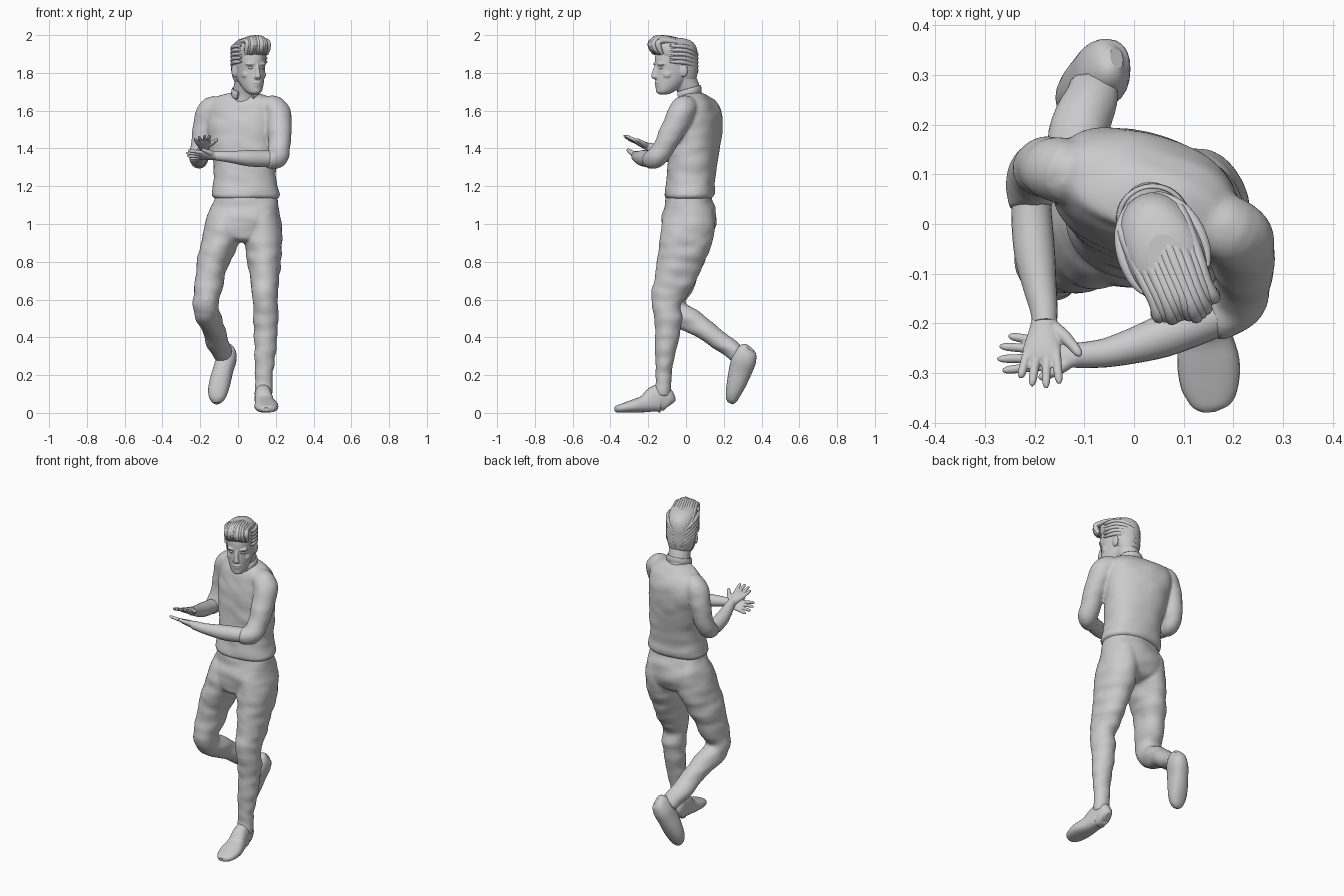
import bpy, bmesh, math, random
from mathutils import Vector, Matrix, noise

random.seed(4)
X, Y, Z = Vector((1, 0, 0)), Vector((0, 1, 0)), Vector((0, 0, 1))


def finish(name, bm):
    bmesh.ops.recalc_face_normals(bm, faces=bm.faces)
    me = bpy.data.meshes.new(name)
    bm.to_mesh(me)
    bm.free()
    for p in me.polygons:
        p.use_smooth = len(p.vertices) < 5
    ob = bpy.data.objects.new(name, me)
    bpy.context.collection.objects.link(ob)
    return ob


def fuse(name, parts, voxel, smooth, fold=0):
    """Melt overlapping parts into one skin, with optional soft cloth folds."""
    bm = bmesh.new()
    for ob in parts:
        bm.from_mesh(ob.data)
        bpy.data.objects.remove(ob)
    ob = finish(name, bm)
    m = ob.modifiers.new("skin", 'REMESH')
    m.mode, m.voxel_size = 'VOXEL', voxel
    m = ob.modifiers.new("soften", 'SMOOTH')
    m.factor, m.iterations = .5, smooth
    me = bpy.data.meshes.new_from_object(ob.evaluated_get(bpy.context.evaluated_depsgraph_get()))
    ob.modifiers.clear()
    ob.data = me
    for v, n in [(v, v.normal.copy()) for v in me.vertices]:
        p = v.co
        v.co = p + n * fold * noise.noise(Vector((p.x * 9 + p.z * 5, p.y * 9, p.z * 17)))
    me.polygons.foreach_set("use_smooth", [True] * len(me.polygons))
    return ob


def spline(rows, steps):
    """Catmull-Rom through rows of numbers."""
    out, n = [], len(rows)
    for i in range(n - 1):
        p = [rows[max(i - 1, 0)], rows[i], rows[i + 1], rows[min(i + 2, n - 1)]]
        for k in range(steps):
            t = k / steps
            out.append([0.5 * (2 * b + (c - a) * t + (2 * a - 5 * b + 4 * c - d) * t * t
                               + (3 * b - a - 3 * c + d) * t ** 3) for a, b, c, d in zip(*p)])
    return out + [list(rows[-1])]


def loft(name, rows, ref=X, flat=False, seg=24, steps=4, power=2.0):
    """Skin through ellipses: x, y, z, half size along ref, other half size, yaw."""
    rows = [tuple(r) + ((r[3],) if len(r) == 4 else ()) for r in rows]
    rows = spline([r + (0,) * (6 - len(r)) for r in rows], steps)
    pts = [Vector(r[:3]) for r in rows]
    bm, rings = bmesh.new(), []
    for i, r in enumerate(rows):
        t = Z if flat else (pts[min(i + 1, len(pts) - 1)] - pts[max(i - 1, 0)]).normalized()
        side = Matrix.Rotation(math.radians(r[5]), 3, 'Z') @ ref
        side = (side - t * side.dot(t)).normalized()
        other = t.cross(side)
        ring = []
        for k in range(seg):
            c, s = math.cos(math.tau * k / seg), math.sin(math.tau * k / seg)
            u = math.copysign(abs(c) ** (2 / power), c) * max(r[3], .002)
            v = math.copysign(abs(s) ** (2 / power), s) * max(r[4], .002)
            ring.append(bm.verts.new(pts[i] + side * u + other * v))
        rings.append(ring)
    for a, b in zip(rings, rings[1:]):
        for k in range(seg):
            bm.faces.new((a[k], a[(k + 1) % seg], b[(k + 1) % seg], b[k]))
    bm.faces.new(rings[0])
    bm.faces.new(rings[-1])
    return finish(name, bm)


def ball(name, loc, size, yaw=0):
    bm = bmesh.new()
    bmesh.ops.create_uvsphere(bm, u_segments=20, v_segments=12, radius=1)
    bm.transform(Matrix.Translation(loc) @ Matrix.Rotation(math.radians(yaw), 4, 'Z')
                 @ Matrix.Diagonal((*size, 1)))
    return finish(name, bm)


# Sweater: body twisted towards the shoulders, and two sleeves
body = loft("body", [
    (.04, .015, 1.135, .165, .118, 0), (.04, .018, 1.15, .181, .132, -1), (.04, .022, 1.18, .177, .132, -3),
    (.038, .025, 1.22, .168, .127, -5), (.036, .032, 1.3, .166, .128, -8), (.028, .045, 1.4, .178, .13, -14),
    (.022, .055, 1.5, .19, .128, -18), (.022, .06, 1.58, .195, .117, -19), (.024, .058, 1.63, .188, .1, -19),
    (.026, .052, 1.665, .16, .075, -19), (.03, .04, 1.688, .09, .06, -10), (.032, .03, 1.697, .05, .045, 0)],
    flat=True, seg=40, power=2.3)
sleeve_l = loft("sleeve_l", [
    (.14, .01, 1.615, .06), (.19, -.01, 1.61, .07), (.213, -.035, 1.57, .07), (.219, -.07, 1.5, .064),
    (.22, -.115, 1.41, .058), (.208, -.155, 1.355, .056), (.18, -.18, 1.343, .051), (.155, -.19, 1.343, .048)], ref=Y)
sleeve_r = loft("sleeve_r", [
    (-.1, .09, 1.61, .06), (-.14, .105, 1.612, .066), (-.165, .112, 1.57, .064), (-.18, .115, 1.5, .059),
    (-.197, .105, 1.41, .055), (-.205, .075, 1.35, .052), (-.207, .045, 1.338, .047), (-.207, .03, 1.34, .045)])
fuse("sweater", [body, sleeve_l, sleeve_r], .008, 5, .005)

# Trousers: seat and two legs
seat = loft("seat", [
    (.04, .015, 1.18, .16, .115), (.04, .016, 1.12, .168, .126), (.038, .018, 1.06, .182, .143),
    (.034, .015, 1.0, .192, .147), (.03, .01, .95, .17, .135), (.03, .0, .92, .09, .11), (.03, 0, .905, .03, .06)],
    flat=True, seg=40, power=2.2)
leg_l = loft("leg_l", [
    (.12, .02, 1.12, .07, .09), (.125, .02, 1.05, .097, .13), (.133, .002, .93, .102, .142),
    (.138, -.035, .8, .09, .122), (.14, -.065, .7, .077, .106), (.143, -.102, .6, .068, .083),
    (.146, -.095, .5, .066, .073), (.147, -.099, .4, .063, .067), (.143, -.112, .3, .055, .051),
    (.137, -.12, .2, .048, .043), (.135, -.122, .12, .047, .045), (.135, -.122, .085, .045, .044)])
leg_r = loft("leg_r", [
    (-.055, .02, 1.12, .07, .09), (-.06, .02, 1.05, .098, .125), (-.088, .0, .93, .1, .135),
    (-.133, -.025, .8, .085, .115), (-.153, -.05, .69, .075, .095), (-.168, -.075, .6, .07, .08),
    (-.168, -.05, .535, .068, .07), (-.148, .03, .485, .064, .062), (-.125, .12, .425, .062, .054),
    (-.108, .2, .365, .059, .05), (-.085, .255, .325, .053, .046), (-.075, .28, .305, .05, .042)])
fuse("trousers", [seat, leg_l, leg_r], .009, 6, .008)

# Shoes
loft("left_shoe", [
    (.128, -.08, .045, .015, .025), (.129, -.09, .055, .035, .05), (.132, -.13, .076, .044, .074),
    (.136, -.17, .07, .047, .068), (.142, -.22, .048, .053, .046), (.15, -.28, .036, .063, .034),
    (.152, -.335, .026, .056, .024), (.15, -.365, .02, .038, .018), (.15, -.378, .018, .015, .01)], power=2.4)
loft("right_shoe", [
    (-.035, .335, .345, .015, .025), (-.045, .325, .33, .038, .05), (-.06, .308, .285, .053, .065),
    (-.078, .29, .23, .054, .062), (-.095, .27, .165, .056, .053), (-.107, .252, .11, .052, .042),
    (-.112, .24, .07, .037, .03), (-.113, .232, .052, .015, .015)], power=2.3)

# Forearms
loft("left_forearm", [
    (.2, -.17, 1.345, .042), (.13, -.198, 1.345, .044), (.06, -.225, 1.348, .043), (0, -.245, 1.352, .036),
    (-.06, -.26, 1.357, .029), (-.118, -.265, 1.362, .025)], ref=Y)
loft("right_forearm", [
    (-.207, .06, 1.34, .039), (-.206, .01, 1.343, .041), (-.2, -.06, 1.357, .041), (-.19, -.125, 1.378, .034),
    (-.182, -.17, 1.396, .028), (-.18, -.2, 1.408, .025)])


# Hands with slightly spread fingers
def hand(side, wrist, d, lat, thumb, spread, k=1.0):
    w, d = Vector(wrist), Vector(d).normalized()
    lat = (lat - d * lat.dot(d)).normalized() * thumb      # lat points to the thumb side
    palm = [(-.01, .024, .023), (.03, .031, .019), (.06, .038, .016), (.08, .038, .012), (.09, .03, .008)]
    parts = [loft("palm", [(*(w + d * s * k), a, b) for s, a, b in palm], ref=lat)]
    for off, ln in ((.029, .071), (.01, .08), (-.01, .076), (-.029, .06)):
        v = (d + lat * off * 6).normalized()
        base = w + d * .072 * k + lat * off
        rad = ((0, .0098), (.5, .0092), (.85, .008), (1, .003))
        parts.append(loft("finger", [(*(base + v * ln * k * t), r) for t, r in rad], ref=lat, seg=12))
    th = ((.012, .012, .014), (.035, .04, .014), (.055, .06, .011), (.072, .074, .009), (.08, .079, .003))
    parts.append(loft("thumb", [(*(w + d * s + lat * o * spread), r) for s, o, r in th], ref=Z, seg=12))
    fuse(side + "_hand", parts, .003, 2)


hand("left", (-.112, -.264, 1.361), (-.19, .006, .008), Vector((0, 1, -.6)), -1, .72, 1.08)
hand("right", (-.18, -.192, 1.405), (-.012, -.14, .062), Vector((1, 0, .15)), 1, 1)

# Stand-up collar, open at the front
arc = [math.radians(a) for a in range(-55, 236, 29)]
loft("collar", [(.038 + .067 * math.cos(a), .012 + .063 * math.sin(a), 1.695 + .018 * math.sin(a), .022, .007)
                for a in arc], ref=Z, seg=12)

# Head, turned to its left
YAW = 22
CY, SY = math.cos(math.radians(YAW)), math.sin(math.radians(YAW))


def hp(s, f, z):
    """Head point: sideways, forward, height."""
    return (.06 + s * CY + f * SY, -.055 + s * SY - f * CY, z)


def head_loft(name, rows):
    return loft(name, [(*hp(0, f, z), w, d, YAW) for z, f, d, w in rows], flat=True, seg=32)


face = [head_loft("skull", [
    (1.686, .07, .02, .018), (1.695, .063, .042, .036), (1.715, .05, .06, .05), (1.745, .03, .082, .062),
    (1.78, .01, .103, .071), (1.82, 0, .111, .077), (1.86, 0, .115, .08), (1.91, -.003, .11, .079),
    (1.95, -.004, .085, .065), (1.975, 0, .03, .03)])]
face.append(loft("neck", [(.03, .03, 1.64, .066), (.035, .018, 1.7, .062), (.045, -.005, 1.76, .062),
                          (.055, -.02, 1.81, .06)]))
face.append(loft("nose", [(*hp(0, .1, 1.852), .01, .014, YAW), (*hp(0, .111, 1.825), .01, .015, YAW),
                          (*hp(0, .118, 1.795), .013, .018, YAW), (*hp(0, .12, 1.778), .019, .017, YAW),
                          (*hp(0, .112, 1.767), .012, .012, YAW)], seg=16, flat=True))
face += [ball("lip", hp(0, .104, 1.748), (.027, .013, .007), YAW),
         ball("lip", hp(0, .102, 1.735), (.023, .013, .008), YAW),
         ball("chin", hp(0, .09, 1.706), (.026, .021, .018), YAW)]
for side, s in (("right", -1), ("left", 1)):
    ball(side + "_eye", hp(.032 * s, .097, 1.827), (.013, .01, .007), YAW + 18 * s)
    face += [ball("brow", hp(.033 * s, .098, 1.847), (.027, .015, .009), YAW + 18 * s),
             ball("cheek", hp(.042 * s, .062, 1.79), (.026, .029, .024), YAW),
             ball("ear", hp(.079 * s, -.015, 1.812), (.011, .022, .034), YAW - 20 * s)]
fuse("head", face, .004, 3)

# Hair: close cap, swept-up quiff and combed-back sides
head_loft("hair_cap", [
    (1.735, -.05, .035, .045), (1.765, -.052, .058, .066), (1.81, -.043, .077, .08), (1.86, -.022, .1, .087),
    (1.9, -.006, .116, .089), (1.94, .004, .116, .082), (1.97, .012, .096, .065), (1.985, .015, .05, .036)])
for i in range(11):
    u = (i - 5) / 5
    j = random.uniform(-.009, .009)
    drop, s = .016 * u * u, .06 * u
    path = [(s, .1, 1.9, .008), (s, .13 + j - drop, 1.925, .013), (s * .95, .137 + j - drop, 1.958, .015),
            (s * .9, .105 + j - drop, 1.986 - drop, .014), (s, .03, 1.98 - drop + j / 3, .013),
            (s * 1.05, -.05, 1.958 - drop, .012), (s * .95, -.097 + drop, 1.91, .011), (s * .8, -.112 + drop, 1.85, .004)]
    loft(f"quiff_strand_{i + 1}", [(*hp(a, f, z), r) for a, f, z, r in path], ref=Vector((CY, SY, 0)), seg=10)
for side in (-1, 1):
    for i in range(5):
        z = 1.855 + .021 * i
        path = [(.07, .062, z + .005, .005), (.08, .03, z + .003, .01), (.081, -.02, z, .012),
                (.066, -.07, z - .015, .012), (.035, -.106, z - .04, .009), (.012, -.115, z - .06, .003)]
        loft(f"{'left' if side > 0 else 'right'}_side_strand_{i + 1}",
             [(*hp(a * side, f, h), r) for a, f, h, r in path], ref=Z, seg=10)
